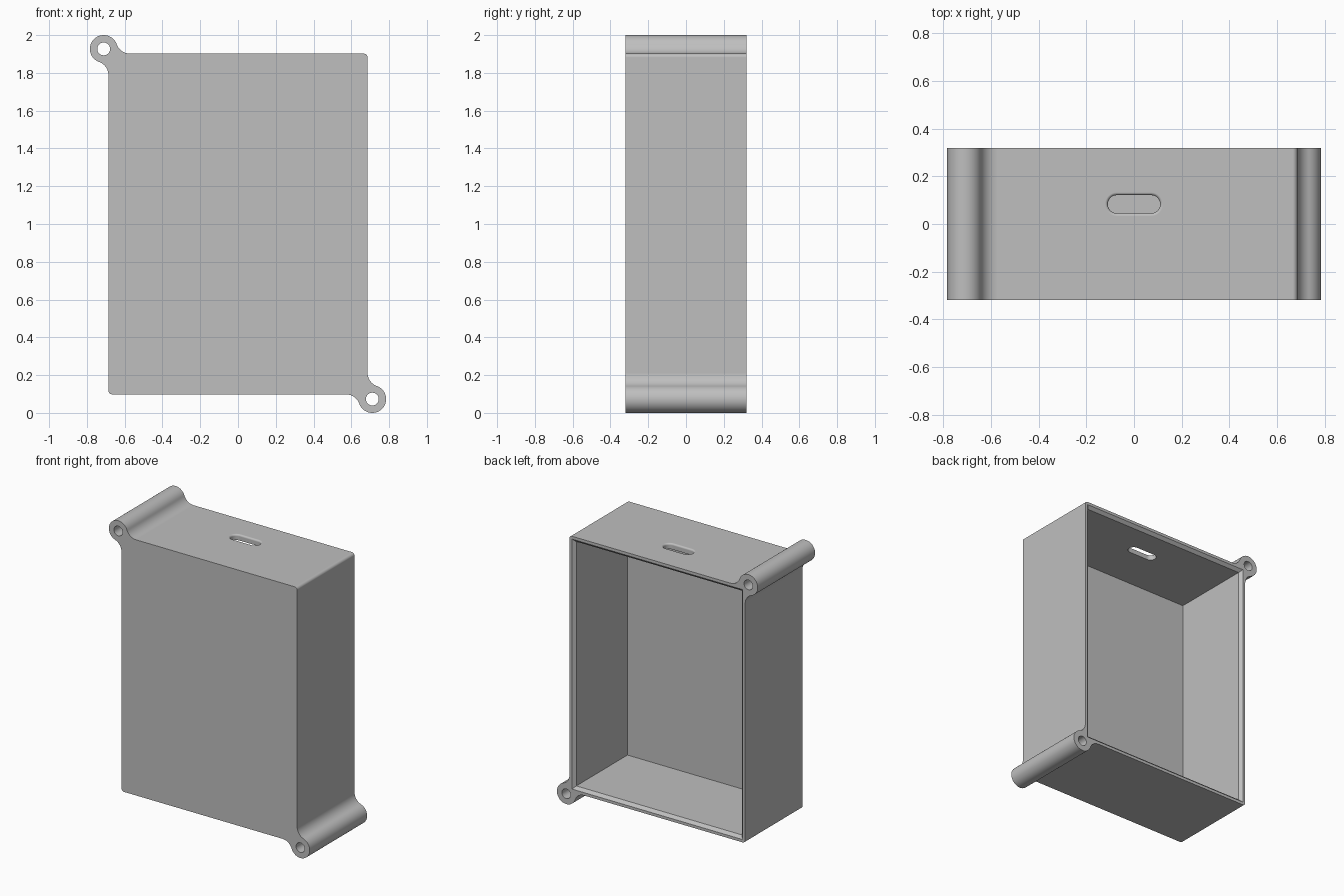
import bpy, bmesh
from math import sin, cos, pi, atan2, sqrt, radians

cube = bpy.data.objects.get("Cube")
if cube:
    bpy.data.objects.remove(cube, do_unlink=True)

# Main sizes: the case is modelled around its middle height MID
W, H, D, MID = 0.686, 0.902, 0.32, 1.0
WALL, LIP, FLOOR = 0.04, 0.02, 0.05
CORNER = 0.02
EAR_R, HOLE_R, EAR_OUT, FILLET = 0.073, 0.034, 0.025, 0.075

grey = bpy.data.materials.new("plain grey")
grey.use_nodes = True
colour = (0.52, 0.52, 0.52, 1)
grey.diffuse_color = colour
grey.node_tree.nodes["Principled BSDF"].inputs["Base Color"].default_value = colour


def arc(cx, cy, r, a0, a1, n=16):
    steps = [a0 + (a1 - a0) * i / n for i in range(n + 1)]
    return [(cx + r * cos(a), cy + r * sin(a)) for a in steps]


def loft(name, rings):
    """Closed solid through a list of matching rings of 3D points."""
    bm = bmesh.new()
    loops = [[bm.verts.new(p) for p in ring] for ring in rings]
    bm.faces.new(loops[0])
    bm.faces.new(loops[-1])
    for a, b in zip(loops, loops[1:]):
        for i in range(len(a)):
            j = (i + 1) % len(a)
            bm.faces.new((a[i], a[j], b[j], b[i]))
    bmesh.ops.recalc_face_normals(bm, faces=bm.faces)
    mesh = bpy.data.meshes.new(name)
    bm.to_mesh(mesh)
    bm.free()
    mesh.materials.append(grey)
    obj = bpy.data.objects.new(name, mesh)
    bpy.context.collection.objects.link(obj)
    return obj


def at_y(points, y):
    return [(x, y, z + MID) for x, z in points]


def rectangle(inset):
    w, h = W - inset, H - inset
    return [(w, h), (-w, h), (-w, -h), (w, -h)]


def cut(target, cutter):
    cutter.hide_render = True
    mod = target.modifiers.new("cut", 'BOOLEAN')
    mod.operation, mod.solver, mod.object = 'DIFFERENCE', 'EXACT', cutter
    bpy.ops.object.modifier_apply(modifier=mod.name)
    bpy.data.objects.remove(cutter, do_unlink=True)


# Outline: one rounded corner and one screw ear, then the same turned half round
ex, ez = -W - EAR_OUT, H + EAR_OUT
reach = sqrt((FILLET + EAR_R) ** 2 - (FILLET - EAR_OUT) ** 2)
tilt = atan2(FILLET - EAR_OUT, reach)
half = arc(W - CORNER, H - CORNER, CORNER, 0, pi / 2, 8)
half += arc(ex + reach, H + FILLET, FILLET, 1.5 * pi, pi + tilt)
half += arc(ex, ez, EAR_R, tilt, 1.5 * pi - tilt, 40)[1:-1]
half += arc(-W - FILLET, ez - reach, FILLET, pi / 2 - tilt, 0)
outline = half + [(-x, -z) for x, z in half]

case = loft("case", [at_y(outline, -D), at_y(outline, D)])
bpy.context.view_layer.objects.active = case
case.select_set(True)

# Open back with a bevelled lip
depth = WALL - LIP
cut(case, loft("cavity_cutter", [
    at_y(rectangle(WALL), -D + FLOOR),
    at_y(rectangle(WALL), D - depth),
    at_y(rectangle(LIP), D),
    at_y(rectangle(LIP), D + 0.1)]))

# Screw holes through both ears
for s in (1, -1):
    ring = arc(s * ex, s * ez, HOLE_R, 0, 2 * pi, 40)[:-1]
    cut(case, loft("hole_cutter", [at_y(ring, -D - 0.1), at_y(ring, D + 0.1)]))

# Cable slot in the top with a rounded outer edge
SLOT_Y, SLOT_HALF, SLOT_R, ROUND = 0.083, 0.11, 0.038, 0.012


def slot_ring(z, grow):
    c, r = SLOT_HALF - SLOT_R, SLOT_R + grow
    pts = arc(c, SLOT_Y, r, -pi / 2, pi / 2) + arc(-c, SLOT_Y, r, pi / 2, 1.5 * pi)
    return [(x, y, z + MID) for x, y in pts]


rings = [slot_ring(H - 0.1, 0)]
for x, z in arc(ROUND, H - ROUND, ROUND, pi, pi / 2, 6):
    rings.append(slot_ring(z, x))
rings.append(slot_ring(H + 0.05, ROUND))
cut(case, loft("slot_cutter", rings))

# Smooth curves, crisp edges
bpy.ops.object.shade_smooth_by_angle(angle=radians(30))
weighted = case.modifiers.new("even_shading", 'WEIGHTED_NORMAL')
weighted.keep_sharp = True
